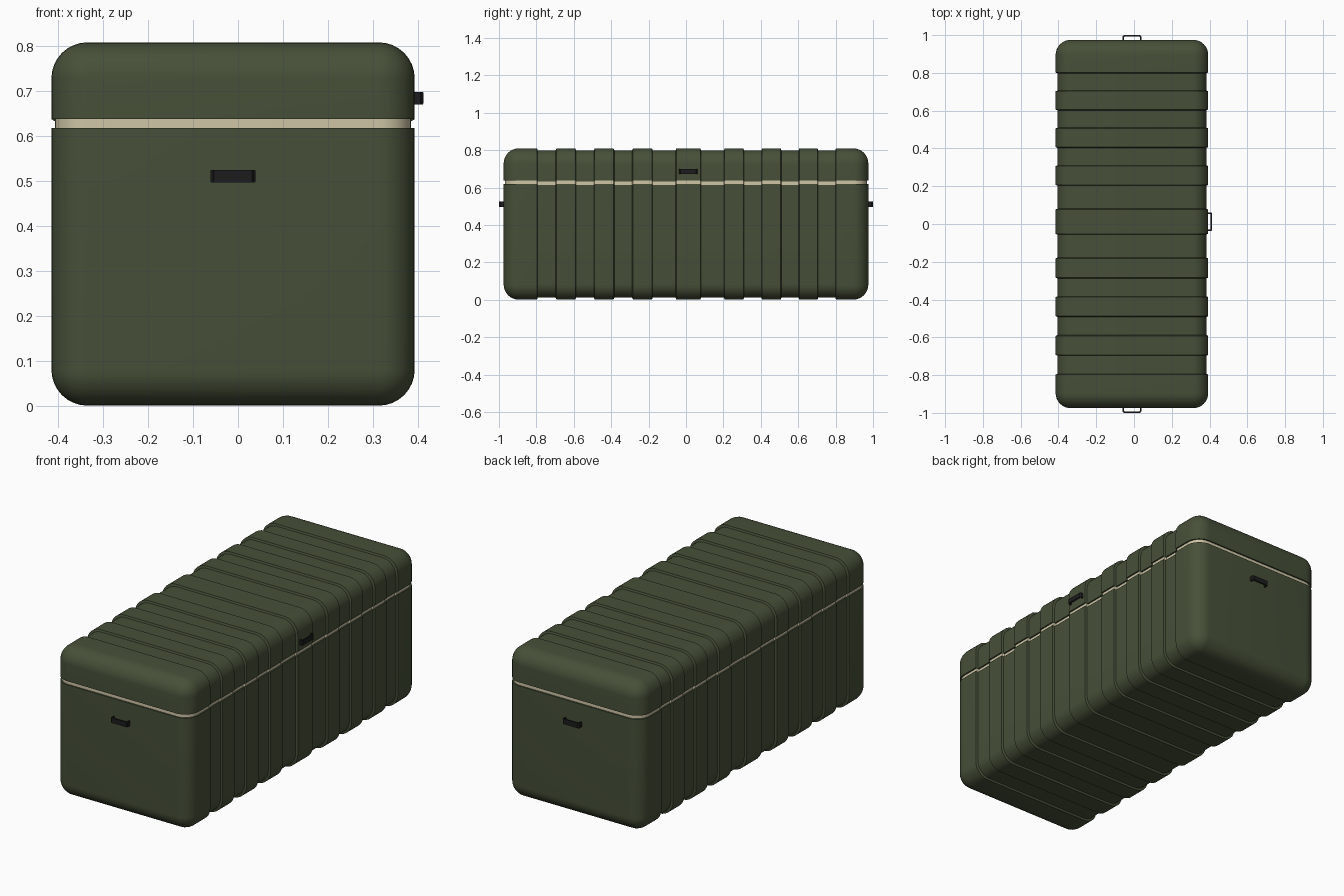
import bpy, bmesh, math
from mathutils import Vector, Matrix

if "Cube" in bpy.data.objects:
    bpy.data.objects.remove(bpy.data.objects["Cube"])

CX, CZ, HALF, LEN, R = -0.011, 0.405, 0.404, 0.975, 0.08
# grooves between the raised ribs (y start, y end)
GROOVES = [(-0.797, -0.693), (-0.592, -0.488), (-0.387, -0.284), (-0.182, -0.052),
           (0.077, 0.207), (0.307, 0.407), (0.506, 0.606), (0.703, 0.802)]
STEP = 0.004


def material(name, rgb):
    m = bpy.data.materials.new(name)
    m.diffuse_color = (*rgb, 1)
    m.use_nodes = True
    m.node_tree.nodes["Principled BSDF"].inputs["Base Color"].default_value = m.diffuse_color
    return m


GREEN = material("olive_green", (0.062, 0.08, 0.04))
CREAM = material("cream", (0.62, 0.56, 0.38))
BLACK = material("black", (0.012, 0.012, 0.013))


def finish(bm, name, mat):
    bmesh.ops.recalc_face_normals(bm, faces=bm.faces[:])
    me = bpy.data.meshes.new(name)
    bm.to_mesh(me)
    bm.free()
    me.materials.append(mat)
    ob = bpy.data.objects.new(name, me)
    bpy.context.collection.objects.link(ob)
    bpy.ops.object.select_all(action='DESELECT')
    ob.select_set(True)
    bpy.context.view_layer.objects.active = ob
    bpy.ops.object.shade_smooth_by_angle(angle=math.radians(32))
    return ob


def shell(name, mat, z0, z1, inset=0.0):
    """Slice of a rounded, ribbed box between heights z0 and z1."""
    bm = bmesh.new()
    k = 8
    r = R - inset
    # stations along y: rounded end, groove walls, rounded end
    arc = [(LEN - R + r * math.sin(t), r * math.cos(t))
           for t in [math.pi / 2 * i / k for i in range(k + 1)]]
    stations = [(-y, q) for y, q in reversed(arc)]
    for a, b in GROOVES:
        stations += [(a, r), (a + STEP, r), (b - STEP, r), (b, r)]
    stations += arc
    c = HALF - R
    loops = []
    for y, q in stations:
        loop = []
        for n, (sx, sz) in enumerate([(1, 1), (-1, 1), (-1, -1), (1, -1)]):
            for i in range(k + 1):
                t = math.pi / 2 * (n + i / k)
                loop.append(bm.verts.new((CX + sx * c + q * math.cos(t), y,
                                          CZ + sz * c + q * math.sin(t))))
        loops.append(loop)
    for p, q in zip(loops, loops[1:]):
        for i in range(len(p)):
            j = (i + 1) % len(p)
            bm.faces.new((p[i], p[j], q[j], q[i]))
    bm.faces.new(loops[0])
    bm.faces.new(loops[-1])
    bmesh.ops.remove_doubles(bm, verts=bm.verts[:], dist=1e-5)
    # cut at the seam heights
    for z, side in ((z0, -1), (z1, 1)):
        if z is not None:
            bmesh.ops.bisect_plane(bm, geom=bm.verts[:] + bm.edges[:] + bm.faces[:],
                                   plane_co=(0, 0, z), plane_no=(0, 0, side),
                                   clear_outer=True)
    # sink the grooves
    for v in bm.verts:
        if any(a + STEP / 2 < v.co.y < b - STEP / 2 for a, b in GROOVES):
            v.co.x = CX + (v.co.x - CX) * 0.975
            v.co.z = CZ + (v.co.z - CZ) * 0.975
    # turn the open rim inward as a lip
    rim = [e for e in bm.edges if e.is_boundary]
    ext = bmesh.ops.extrude_edge_only(bm, edges=rim)
    lim, ly = HALF - 0.035, LEN - 0.035
    for v in ext["geom"]:
        if isinstance(v, bmesh.types.BMVert):
            v.co.x = min(max(v.co.x, CX - lim), CX + lim)
            v.co.y = min(max(v.co.y, -ly), ly)
    return finish(bm, name, mat)


shell("case_body", GREEN, None, 0.618)
shell("case_lid", GREEN, 0.638, None)
shell("seam_gasket", CREAM, 0.605, 0.651, 0.008)


def handle(name, loc, angle, depth):
    """Small U-shaped grip; local x along the bar, local -y outward."""
    w, h, t, ch = 0.05, 0.028, 0.008, 0.006
    pts = [(-w, 0.004), (-w, ch - depth), (ch - w, -depth), (w - ch, -depth), (w, ch - depth),
           (w, 0.004), (w - t, 0.004), (w - t, t - depth), (t - w, t - depth), (t - w, 0.004)]
    bm = bmesh.new()
    f = bm.faces.new([bm.verts.new((x, y, -h / 2)) for x, y in pts])
    ext = bmesh.ops.extrude_face_region(bm, geom=[f])
    top = [v for v in ext["geom"] if isinstance(v, bmesh.types.BMVert)]
    bmesh.ops.translate(bm, verts=top, vec=(0, 0, h))
    bmesh.ops.recalc_face_normals(bm, faces=bm.faces[:])
    bmesh.ops.bevel(bm, geom=bm.edges[:], offset=0.0015, segments=2, affect='EDGES')
    bm.transform(Matrix.Translation(Vector(loc)) @ Matrix.Rotation(angle, 4, 'Z'))
    finish(bm, name, BLACK)


# end grips and side latch
handle("front_handle", (CX, -LEN, 0.511), 0, 0.025)
handle("back_handle", (CX, LEN, 0.511), math.pi, 0.025)
handle("lid_latch", (CX + HALF, 0.012, 0.685), math.pi / 2, 0.02)
